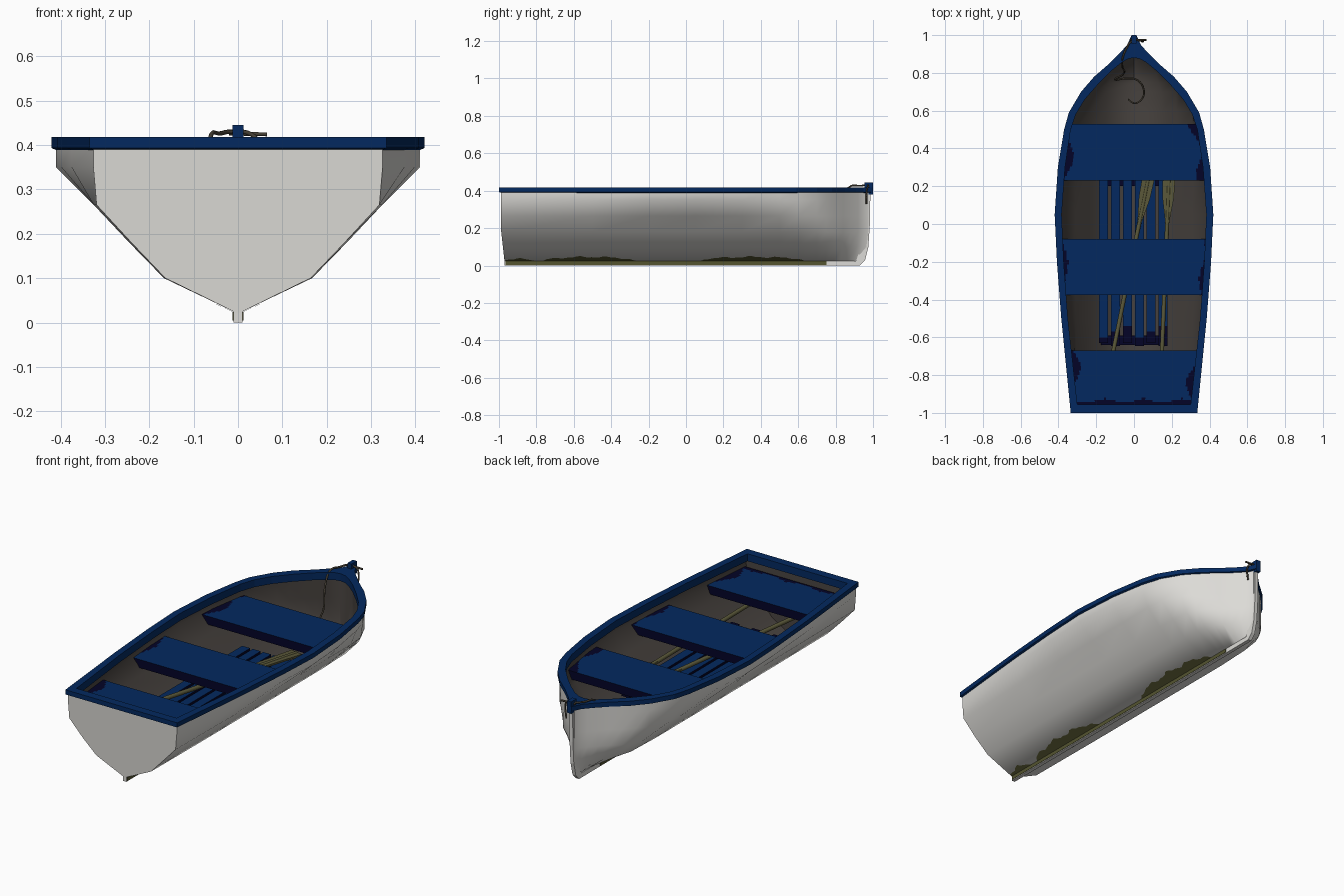
import bpy, bmesh, math
from mathutils import Vector

if "Cube" in bpy.data.objects:
    bpy.data.objects.remove(bpy.data.objects["Cube"])


def material(name, color):
    m = bpy.data.materials.new(name)
    m.use_nodes = True
    m.diffuse_color = (*color, 1)
    m.node_tree.nodes["Principled BSDF"].inputs["Base Color"].default_value = (*color, 1)
    return m


WHITE = material("hull white", (0.72, 0.71, 0.68))
BLUE = material("paint blue", (0.001, 0.022, 0.115))
NAVY = material("worn navy", (0.001, 0.001, 0.02))
INSIDE = material("inside brown grey", (0.065, 0.056, 0.05))
ALGAE = material("algae olive", (0.09, 0.09, 0.03))
WOOD = material("oar olive wood", (0.1, 0.095, 0.04))
ROPE = material("rope brown", (0.06, 0.05, 0.035))

# Gunwale plan: outer y, outer half width, inner y, inner half width
RIM = [(-1, .335, -.955, .3), (-.5, .385, -.5, .35), (-.2, .408, -.2, .372),
       (.05, .42, .05, .383), (.3, .403, .3, .365), (.5, .37, .5, .335),
       (.59, .345, .58, .308), (.7, .28, .66, .26), (.78, .211, .74, .19),
       (.85, .13, .81, .12), (.91, .07, .855, .065), (.95, .035, .875, .03),
       (1, .013, .88, 0)]
# Fullness of the lower hull along y
FULL = [(-1, .98), (-.5, 1), (.5, 1), (.7, .95), (.8, .78), (.88, .42), (.95, .12), (.98, .05)]
LEVELS = [.02, .1, .18, .265, .35, .4]


def lerp_table(table, t):
    for a, b in zip(table, table[1:]):
        if t <= b[0]:
            k = max(0, (t - a[0]) / (b[0] - a[0]))
            return a[1] + k * (b[1] - a[1])
    return table[-1][1]


def half_width(y, z):
    top = lerp_table(RIM, y) - .01
    s = lerp_table(FULL, y)
    xs = [0, .167 * s, .245 * s, .325 * s, top, top]
    return lerp_table([(h, min(x, top)) for h, x in zip(LEVELS, xs)], z)


def make(name, verts, faces, mats, rule=None, smooth=False):
    me = bpy.data.meshes.new(name)
    me.from_pydata(verts, [], faces)
    bm = bmesh.new()
    bm.from_mesh(me)
    bmesh.ops.remove_doubles(bm, verts=bm.verts, dist=.0005)
    bmesh.ops.recalc_face_normals(bm, faces=bm.faces)
    bm.normal_update()
    if rule:
        for f in bm.faces:
            f.material_index = rule(f.calc_center_median(), f.normal)
    bm.to_mesh(me)
    bm.free()
    for m in mats:
        me.materials.append(m)
    ob = bpy.data.objects.new(name, me)
    bpy.context.collection.objects.link(ob)
    if smooth:
        bpy.ops.object.select_all(action='DESELECT')
        ob.select_set(True)
        bpy.context.view_layer.objects.active = ob
        bpy.ops.object.shade_smooth_by_angle(angle=math.radians(60))


def loft(name, rows, mats, rule=None, closed=False, caps=(False, False), smooth=False):
    n = len(rows[0])
    faces = []
    for r in range(len(rows) - 1):
        for i in range(n if closed else n - 1):
            j = (i + 1) % n
            faces.append((r * n + i, r * n + j, (r + 1) * n + j, (r + 1) * n + i))
    if caps[0]:
        faces.append(tuple(range(n)))
    if caps[1]:
        faces.append(tuple(range((len(rows) - 1) * n, len(rows) * n)))
    make(name, [p for row in rows for p in row], faces, mats, rule, smooth)


def box(name, x, ys, z, mats, rule=None):
    rows = [[(a, y, c) for a, c in ((x[0], z[0]), (x[1], z[0]), (x[1], z[1]), (x[0], z[1]))] for y in ys]
    loft(name, rows, mats, rule, True, (True, True))


# Hull skin, with raked transom and curved stem
def section(y, inset):
    pts = []
    for z in LEVELS:
        low = max(0, (.2 - z) / .18)
        yy = y - max(0, (y - .6) / .38) ** 2 * .035 * low ** 2
        if y < -.9:
            yy += .02 * low
        lift = inset * max(0, (.4 - z) / .38)
        pts.append((max(0, half_width(y, z) - inset), yy, z + lift))
    return [(-x, a, b) for x, a, b in reversed(pts)] + pts[1:]


stations = [-.5, -.2, .05, .3, .5, .6, .7, .75, .8, .84, .88]
loft("hull_outside", [section(y, 0) for y in [-.99] + stations + [.92, .95, .975]], [WHITE],
     caps=(True, True), smooth=True)
loft("hull_inside", [section(y, .014) for y in [-.965] + stations + [.92]], [INSIDE],
     caps=(True, True), smooth=True)

# Gunwale ring with a foredeck at the bow
rim_rows = []
for side in (1, -1):
    for yo, wo, yi, wi in RIM[::side]:
        rim_rows.append([(side * wo, yo, .393), (side * wo, yo, .418),
                         (side * wi, yi, .418), (side * wi, yi, .378)])
rim_rows.append(rim_rows[0])
loft("gunwale", rim_rows, [BLUE], closed=True)

# Keel and stem as one extruded profile, with the bow post on top
profile = [(-.97, 0), (.93, 0), (.958, .03), (.975, .1), (.983, .22), (.986, .4),
           (.955, .4), (.95, .15), (.91, .025), (-.97, .025)]
loft("keel_and_stem", [[(x, y, z) for y, z in profile] for x in (-.01, .01)], [WHITE],
     closed=True, caps=(True, True))
box("keel_algae", (-.012, .012), (-.965, .75), (.004, .024), [ALGAE])
box("bow_post", (-.012, .012), (.955, 1), (.38, .445), [BLUE])


# Ragged algae growth on the bottom, in patches given by start, end and reach
def growth(y):
    reach = .012
    for y0, y1, size in ((-.98, -.82, .035), (-.76, -.28, .058), (.08, .63, .058)):
        if y0 < y < y1:
            swell = math.sin(math.pi * (y - y0) / (y1 - y0)) ** .4
            reach += swell * (size - .012 + .008 * math.sin(y * 41) + .005 * math.sin(y * 97))
    return reach


for side, label in ((1, "left"), (-1, "right")):
    rows = []
    for i in range(81):
        y = -.965 + i * .02
        slope = .08 / (.167 * lerp_table(FULL, y))
        rows.append([(side * x, y, .018 + x * slope) for x in (0, growth(y))])
    loft(label + "_algae", rows, [ALGAE])


# Benches with worn navy edges
def bench(name, y0, y1, wear):
    rows = []
    for r in range(25):
        y = y0 + (y1 - y0) * r / 24
        top, low = half_width(y, .345) - .014, half_width(y, .3) - .014
        row = [(-low, y, .3)]
        row += [(top * (i / 32 - 1), y, .345) for i in range(65)]
        rows.append(row + [(low, y, .3)])

    def rule(c, n):
        if n.z < .5:
            return 1
        side = half_width(c.y, .345) - .014 - abs(c.x)
        edge = wear * (.5 + .5 * math.sin(c.y * 23 + (2 if c.x > 0 else 0)))
        back = .018 + .012 * math.sin(c.x * 31) if y0 < -.9 else 0
        return 1 if side < edge or c.y - y0 < back else 0

    loft(name, rows, [BLUE, NAVY], rule, True, (True, True))


bench("stern_bench", -.955, -.67, .05)
bench("middle_bench", -.375, -.08, .03)
bench("bow_bench", .23, .53, .05)

# Floor slats on cross battens
for i in range(6):
    x = -.185 + i * .063
    box(f"floor_slat_{i + 1}", (x, x + .048), (-.63 - .015 * (i % 2), -.6 + .03 * (i % 3), .3),
        (.16, .2), [BLUE, NAVY], lambda c, n: 0 if n.z > .5 and c.y > -.5 else 1)
for i, y in enumerate((-.64, -.2, .2)):
    box(f"floor_batten_{i + 1}", (-.175, .175), (y, y + .05), (.14, .162), [NAVY])


# Round tubes for oars and rope
def tube(name, points, radius, mat):
    cu = bpy.data.curves.new(name, 'CURVE')
    cu.dimensions = '3D'
    cu.bevel_depth, cu.bevel_resolution, cu.resolution_u = radius, 1, 5
    cu.use_fill_caps = True
    sp = cu.splines.new('BEZIER')
    sp.bezier_points.add(len(points) - 1)
    for b, p in zip(sp.bezier_points, points):
        b.co = p
        b.handle_left_type = b.handle_right_type = 'AUTO'
    cu.materials.append(mat)
    ob = bpy.data.objects.new(name, cu)
    bpy.context.collection.objects.link(ob)
    bpy.ops.object.select_all(action='DESELECT')
    ob.select_set(True)
    bpy.context.view_layer.objects.active = ob
    bpy.ops.object.convert(target='MESH')


# Oars lying under the benches
def oar(name, start, end):
    a, b = Vector(start), Vector(end)
    tube(name + "_shaft", [a, b], .011, WOOD)
    across = (b - a).cross(Vector((0, 0, 1))).normalized()
    rows = []
    for k, w in ((.68, .01), (.8, .03), (1, .036)):
        c = a.lerp(b, k)
        rows.append([c + across * w * s + Vector((0, 0, h)) for s, h in
                     ((-1, -.004), (1, -.004), (1, .006), (-1, .006))])
    loft(name + "_blade", rows, [WOOD], closed=True, caps=(True, True))


oar("right_oar", (-.125, -.75, .265), (.1, .36, .214))
oar("left_oar", (.145, -.75, .265), (.19, .36, .214))

# Mooring rope: outside end, wrap around the post, drop and coil on the floor
tube("mooring_rope", [(.042, .965, .33), (.045, .967, .405), (.03, .972, .424), (-.015, .965, .43),
                      (-.04, .93, .426), (-.06, .88, .424), (-.062, .84, .37), (-.06, .79, .2),
                      (-.1, .765, .165), (-.05, .77, .15), (.02, .76, .14), (.053, .7, .125),
                      (.035, .655, .11), (0, .64, .1), (-.03, .66, .105)],
     .005, ROPE)
tube("post_pin", [(-.02, .975, .426), (.065, .975, .424)], .005, ROPE)
